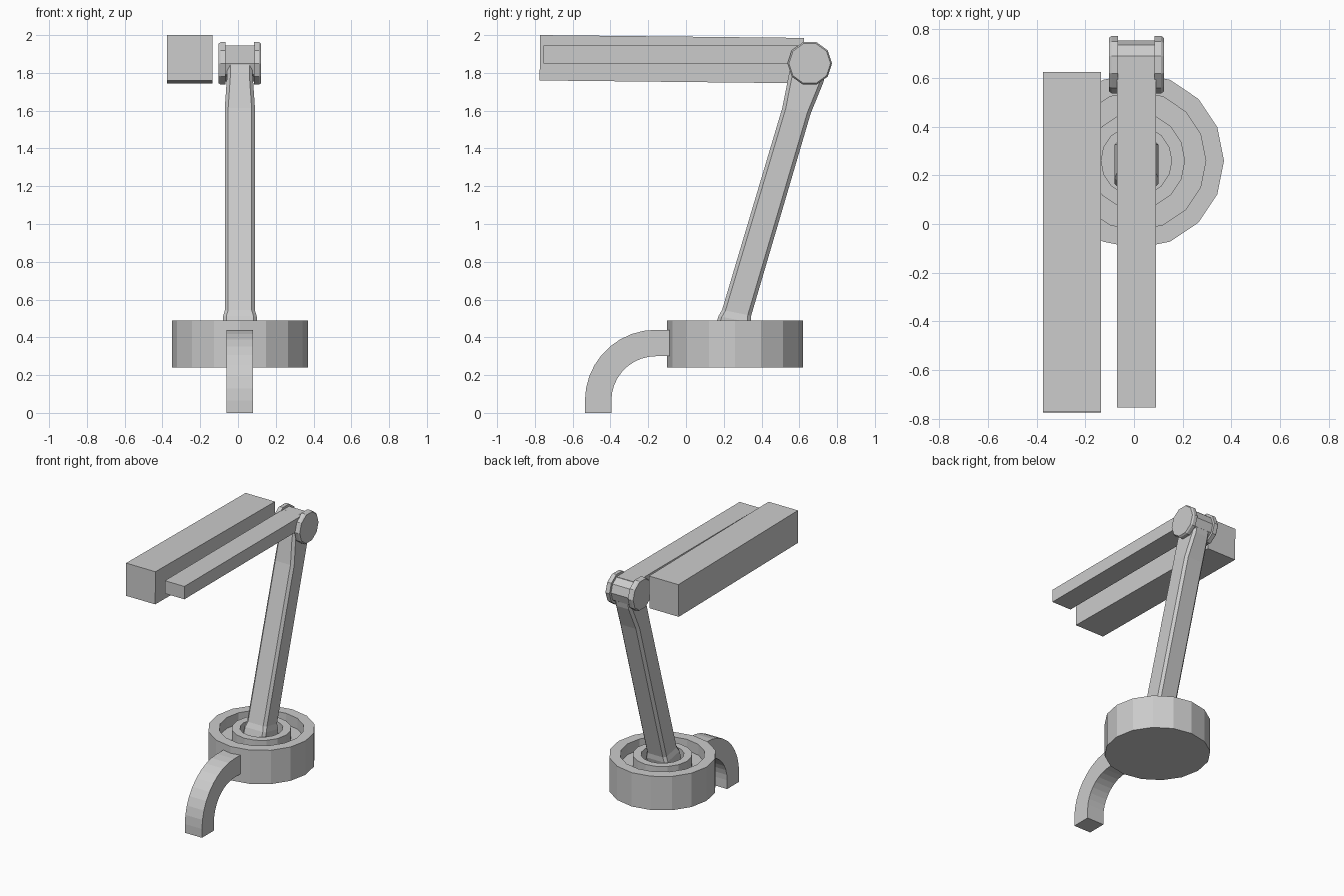
import bpy, bmesh, math
from mathutils import Vector

if "Cube" in bpy.data.objects:
    bpy.data.objects.remove(bpy.data.objects["Cube"])

grey = bpy.data.materials.new("light grey")
grey.diffuse_color = (0.6, 0.6, 0.6, 1)
grey.use_nodes = True
grey.node_tree.nodes["Principled BSDF"].inputs["Base Color"].default_value = grey.diffuse_color
CX = 0.01  # the stand sits slightly right of the origin


def finish(bm, name):
    bmesh.ops.recalc_face_normals(bm, faces=bm.faces)
    mesh = bpy.data.meshes.new(name)
    bm.to_mesh(mesh)
    bm.free()
    mesh.materials.append(grey)
    ob = bpy.data.objects.new(name, mesh)
    bpy.context.collection.objects.link(ob)
    return ob


def loft(rings, name):
    """Skin a list of equal-length point rings and cap both ends."""
    bm = bmesh.new()
    vs = [[bm.verts.new(p) for p in r] for r in rings]
    n = len(vs[0])
    for a, b in zip(vs, vs[1:]):
        for i in range(n):
            j = (i + 1) % n
            bm.faces.new((a[i], a[j], b[j], b[i]))
    bm.faces.new(vs[0])
    bm.faces.new(vs[-1])
    return finish(bm, name)


def extrude_x(profile, x0, x1, name):
    """Extrude a (y, z) outline along x."""
    return loft([[(x, y, z) for y, z in profile] for x in (x0, x1)], name)


def ngon(cy, cz, r, n):
    return [(cy + r * math.cos(2 * math.pi * i / n),
             cz + r * math.sin(2 * math.pi * i / n)) for i in range(n)]


# base dish: stepped 16-sided turning with a raised inner ring
profile = [(0.36, 0.24), (0.36, 0.49), (0.285, 0.49), (0.285, 0.41),
           (0.20, 0.41), (0.20, 0.49), (0.145, 0.49), (0.145, 0.41)]
loft([[(x, y, z) for x, y in ngon(CX, 0.26, r, 16)] for r, z in profile], "base_dish")

# curved foot: quarter bend with short straight ends
N, cy, cz = 9, -0.16, 0.065
arc = lambda r: [(cy - r * math.cos(math.pi / 2 * i / N),
                  cz + r * math.sin(math.pi / 2 * i / N)) for i in range(N + 1)]
outer = [(cy - 0.375, 0)] + arc(0.375) + [(-0.085, cz + 0.375)]
inner = [(cy - 0.235, 0)] + arc(0.235) + [(-0.085, cz + 0.235)]
bm = bmesh.new()
sides = [[[bm.verts.new((x, y, z)) for y, z in path] for path in (outer, inner)]
         for x in (CX - 0.07, CX + 0.07)]
(lo, li), (ro, ri) = sides
for i in range(len(outer) - 1):
    for a, b in ((lo, li), (ro, ri), (lo, ro), (li, ri)):
        bm.faces.new((a[i], a[i + 1], b[i + 1], b[i]))
for i in (0, -1):
    bm.faces.new((lo[i], li[i], ri[i], ro[i]))
finish(bm, "curved_foot")


# leaning post: chamfered square section, flared at the foot and the head
def section(y, z, hx, hy, c=0.018):
    pts = [(hx, hy - c), (hx - c, hy), (c - hx, hy), (-hx, hy - c),
           (-hx, c - hy), (c - hx, -hy), (hx - c, -hy), (hx, c - hy)]
    return [(CX + px, y + py, z - 0.2 * py) for px, py in pts]


post = [(0.235, 0.42, 0.09, 0.088), (0.258, 0.495, 0.09, 0.086),
        (0.268, 0.53, 0.08, 0.077), (0.585, 1.60, 0.08, 0.075),
        (0.636, 1.77, 0.068, 0.092), (0.655, 1.86, 0.068, 0.09)]
loft([section(*p) for p in post], "leaning_post")

# elbow joint: ten-sided barrel between two side discs
JY, JZ = 0.655, 1.85
extrude_x(ngon(JY, JZ, 0.10, 10), CX - 0.078, CX + 0.078, "elbow_barrel")
for side, name in ((-1, "left_elbow_disc"), (1, "right_elbow_disc")):
    rings = [(0.075, 0.118), (0.102, 0.118), (0.113, 0.110)]
    loft([[(CX + side * x, y, z) for y, z in ngon(JY, JZ, r, 10)]
          for x, r in rings], name)

# horizontal arm
extrude_x([(-0.755, 1.85), (0.69, 1.85), (0.69, 1.945), (-0.755, 1.945)],
          CX - 0.08, CX + 0.08, "horizontal_arm")

# large beam beside the arm, tipped very slightly
extrude_x([(-0.775, 1.76), (0.62, 1.745), (0.625, 1.985), (-0.772, 2.0)],
          -0.375, -0.135, "side_beam")
